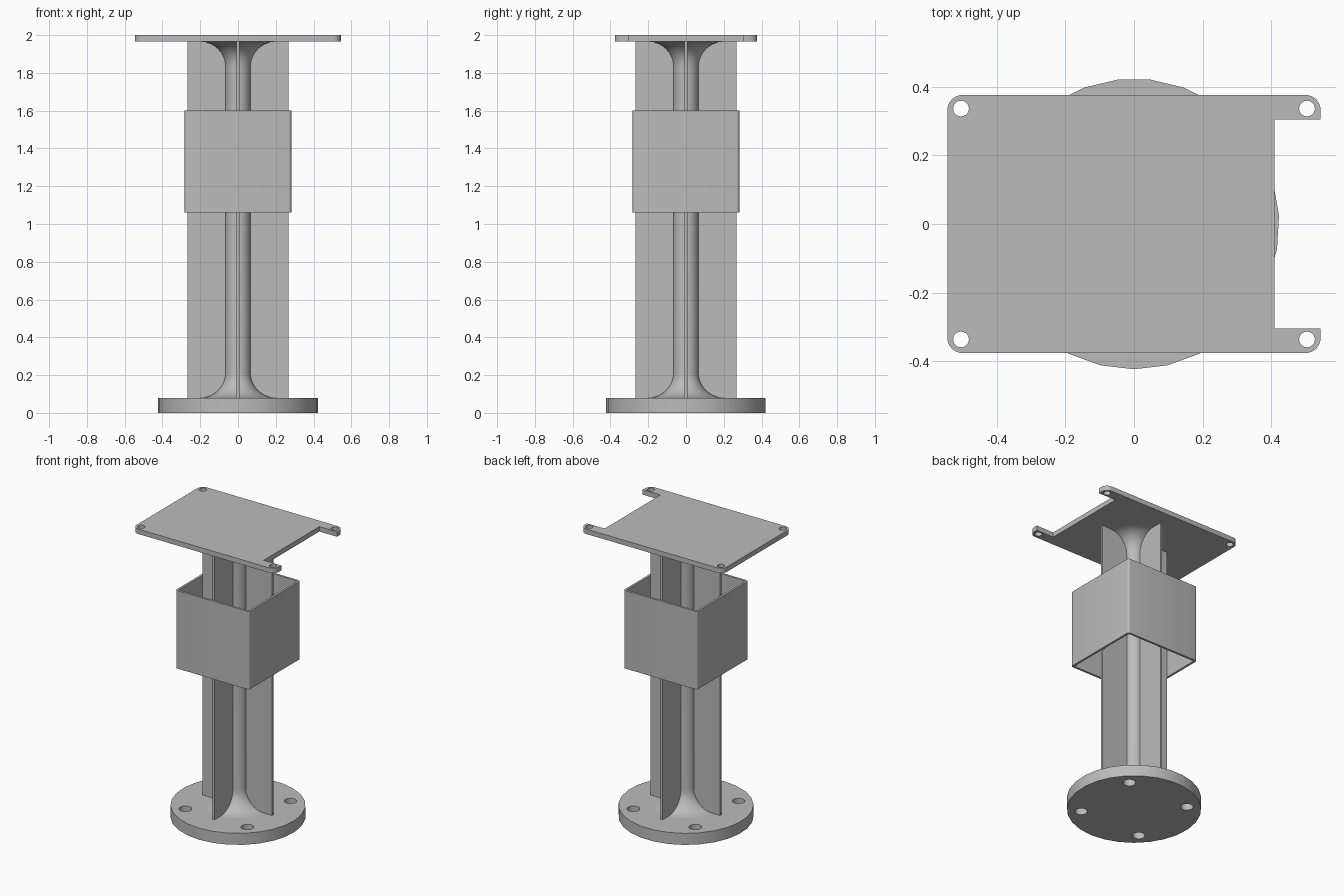
import bpy
import bmesh
from math import cos, sin, pi, radians

if "Cube" in bpy.data.objects:
    bpy.data.objects.remove(bpy.data.objects["Cube"], do_unlink=True)

grey = bpy.data.materials.new("plain grey")
grey.use_nodes = True
grey.diffuse_color = (0.5, 0.5, 0.5, 1)
grey.node_tree.nodes["Principled BSDF"].inputs["Base Color"].default_value = (0.5, 0.5, 0.5, 1)


def arc(cx, cy, r, start, end, steps):
    """Points along a circular arc, both ends included; angles in degrees."""
    angles = [radians(start + (end - start) * i / steps) for i in range(steps + 1)]
    return [(cx + r * cos(a), cy + r * sin(a)) for a in angles]


def circle(cx, cy, r, sides):
    return arc(cx, cy, r, -90, 270, sides)[:-1]


def rectangle(x, y):
    return [(-x, -y), (x, -y), (x, y), (-x, y)]


def finish(name, bm):
    """Turn a bmesh into a named, shaded object."""
    bmesh.ops.remove_doubles(bm, verts=bm.verts, dist=0.0001)
    bmesh.ops.recalc_face_normals(bm, faces=bm.faces)
    mesh = bpy.data.meshes.new(name)
    bm.to_mesh(mesh)
    bm.free()
    mesh.materials.clear()
    mesh.materials.append(grey)
    obj = bpy.data.objects.new(name, mesh)
    bpy.context.collection.objects.link(obj)
    bpy.ops.object.select_all(action="DESELECT")
    obj.select_set(True)
    bpy.context.view_layer.objects.active = obj
    bpy.ops.object.shade_smooth_by_angle(angle=radians(30))
    return obj


def extrude_outline(name, loops, bottom, top):
    """Extrude an outline (first loop) with holes (other loops) along z."""
    curve = bpy.data.curves.new(name + " outline", "CURVE")
    curve.dimensions = "2D"
    curve.fill_mode = "BOTH"
    curve.extrude = (top - bottom) / 2
    for loop in loops:
        spline = curve.splines.new("POLY")
        spline.points.add(len(loop) - 1)
        for point, (x, y) in zip(spline.points, loop):
            point.co = (x, y, 0, 1)
        spline.use_cyclic_u = True
    temp = bpy.data.objects.new(name + " outline", curve)
    bpy.context.collection.objects.link(temp)
    graph = bpy.context.evaluated_depsgraph_get()
    mesh = bpy.data.meshes.new_from_object(temp.evaluated_get(graph))
    bm = bmesh.new()
    bm.from_mesh(mesh)
    bmesh.ops.translate(bm, verts=bm.verts, vec=(0, 0, (top + bottom) / 2))
    bpy.data.objects.remove(temp, do_unlink=True)
    bpy.data.curves.remove(curve)
    bpy.data.meshes.remove(mesh)
    return finish(name, bm)


SIGNS = [(-1, -1), (1, -1), (1, 1), (-1, 1)]
BASE_TOP, PLATE_BOTTOM = 0.08, 1.966

# Round base with four bolt holes
base_holes = [circle(sx * 0.237, sy * 0.237, 0.04, 20) for sx, sy in SIGNS]
extrude_outline("round_base", [circle(0, 0, 0.424, 27)] + base_holes, 0, BASE_TOP)

# Top plate with rounded corners, a notch on its left end and four screw holes
px, py, pr = 0.545, 0.377, 0.045
notch_x, notch_y = 0.41, 0.305
plate = []
for i, (sx, sy) in enumerate(SIGNS):
    plate += arc(sx * (px - pr), sy * (py - pr), pr, 180 + 90 * i, 270 + 90 * i, 6)
    if i == 1:
        plate += [(px, -notch_y), (notch_x, -notch_y), (notch_x, notch_y), (px, notch_y)]
plate_holes = [circle(sx * 0.505, sy * 0.337, 0.023, 20) for sx, sy in SIGNS]
extrude_outline("top_plate", [plate] + plate_holes, PLATE_BOTTOM, 2)

# Crossed fins
fin, half = 0.267, 0.007
cross = [(half, -half), (fin, -half), (fin, half),
         (half, half), (half, fin), (-half, fin),
         (-half, half), (-fin, half), (-fin, -half),
         (-half, -half), (-half, -fin), (half, -fin)]
extrude_outline("cross_fins", [cross], BASE_TOP, PLATE_BOTTOM)

# Square sleeve around the fins, open at both ends
wall = 0.015
sleeve = []
for i, (sx, sy) in enumerate(SIGNS):
    sleeve += arc(sx * fin, sy * fin, wall, 180 + 90 * i, 270 + 90 * i, 4)
extrude_outline("square_sleeve", [sleeve, rectangle(fin, fin)], 1.06, 1.6)

# Central column flaring into the base and the plate
radius, flare = 0.066, 0.135
profile = arc(radius + flare, BASE_TOP + flare, flare, 270, 180, 8)
profile += arc(radius + flare, PLATE_BOTTOM - flare, flare, 180, 90, 8)
bm = bmesh.new()
verts = [bm.verts.new((r, 0, z)) for r, z in profile]
edges = [bm.edges.new(pair) for pair in zip(verts, verts[1:])]
bmesh.ops.spin(bm, geom=verts + edges, cent=(0, 0, 0), axis=(0, 0, 1),
               angle=2 * pi, steps=32, use_merge=True)
bmesh.ops.holes_fill(bm, edges=[e for e in bm.edges if e.is_boundary], sides=0)
finish("central_column", bm)
